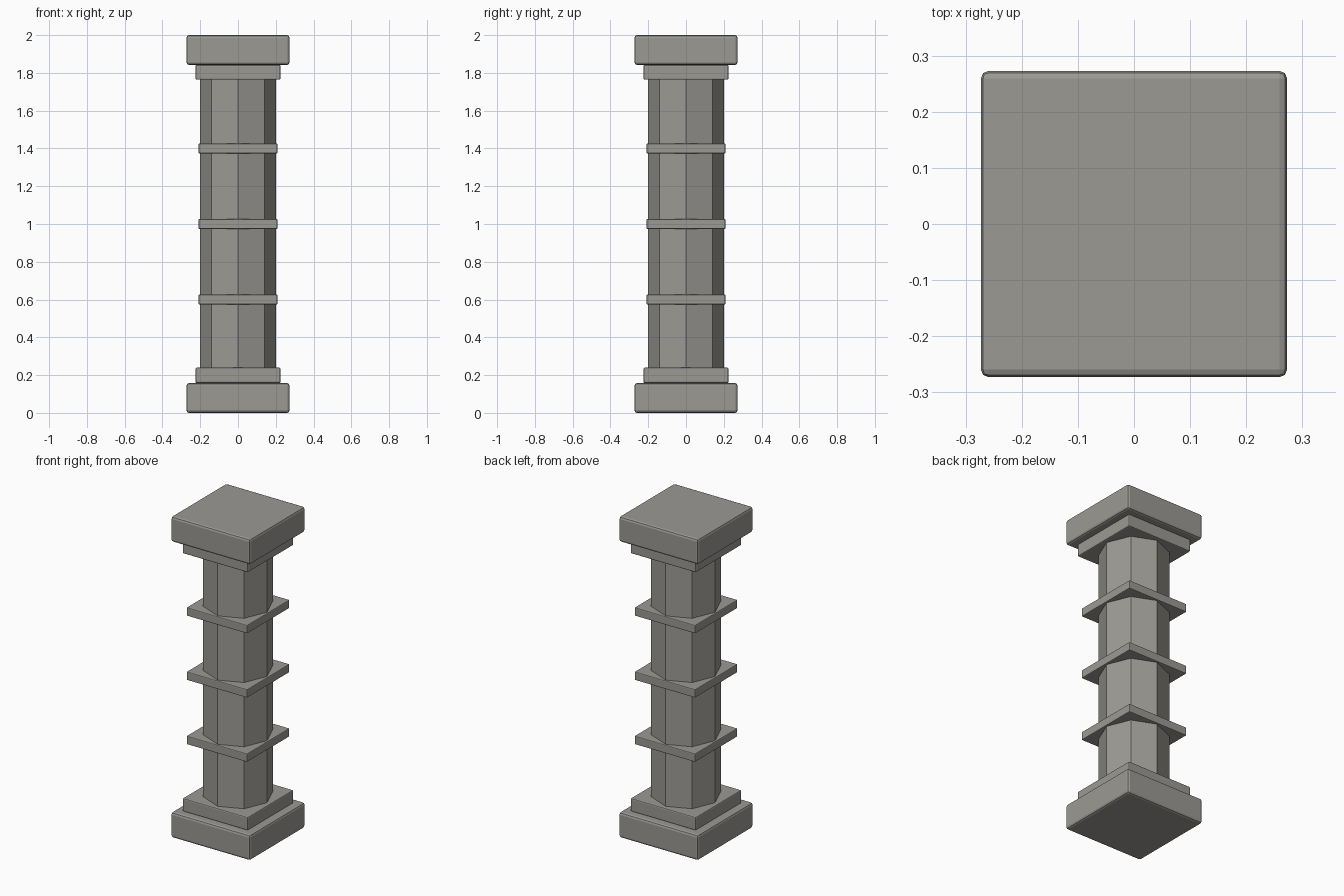
import bpy
import math

if "Cube" in bpy.data.objects:
    bpy.data.objects.remove(bpy.data.objects["Cube"], do_unlink=True)

# Single stone colour
stone = bpy.data.materials.new("grey stone")
stone.use_nodes = True
colour = (0.33, 0.32, 0.295, 1)
stone.diffuse_color = colour
stone.node_tree.nodes["Principled BSDF"].inputs["Base Color"].default_value = colour


def slab(name, half, bottom, top, bevel):
    """Square slab with softly rounded edges."""
    bpy.ops.mesh.primitive_cube_add(size=1, location=(0, 0, (bottom + top) / 2))
    obj = bpy.context.object
    obj.name = name
    obj.scale = (2 * half, 2 * half, top - bottom)
    bpy.ops.object.transform_apply(location=False, rotation=False, scale=True)
    mod = obj.modifiers.new("soft edges", "BEVEL")
    mod.width = bevel
    mod.segments = 2
    obj.data.materials.append(stone)


# Eight-sided shaft with corners on the axes
bpy.ops.mesh.primitive_cylinder_add(vertices=8, radius=0.2, depth=1.7, location=(0, 0, 1))
shaft = bpy.context.object
shaft.name = "shaft"
shaft.data.materials.append(stone)

# Stepped foot and matching head
slab("base", 0.273, 0, 0.158, 0.014)
slab("base_step", 0.225, 0.158, 0.24, 0.007)
slab("capital_step", 0.225, 1.764, 1.842, 0.007)
slab("capital", 0.273, 1.842, 2, 0.014)

# Square bands around the shaft
for name, z in (("lower", 0.6), ("middle", 1.0), ("upper", 1.4)):
    slab(name + "_band", 0.209, z - 0.026, z + 0.026, 0.005)
